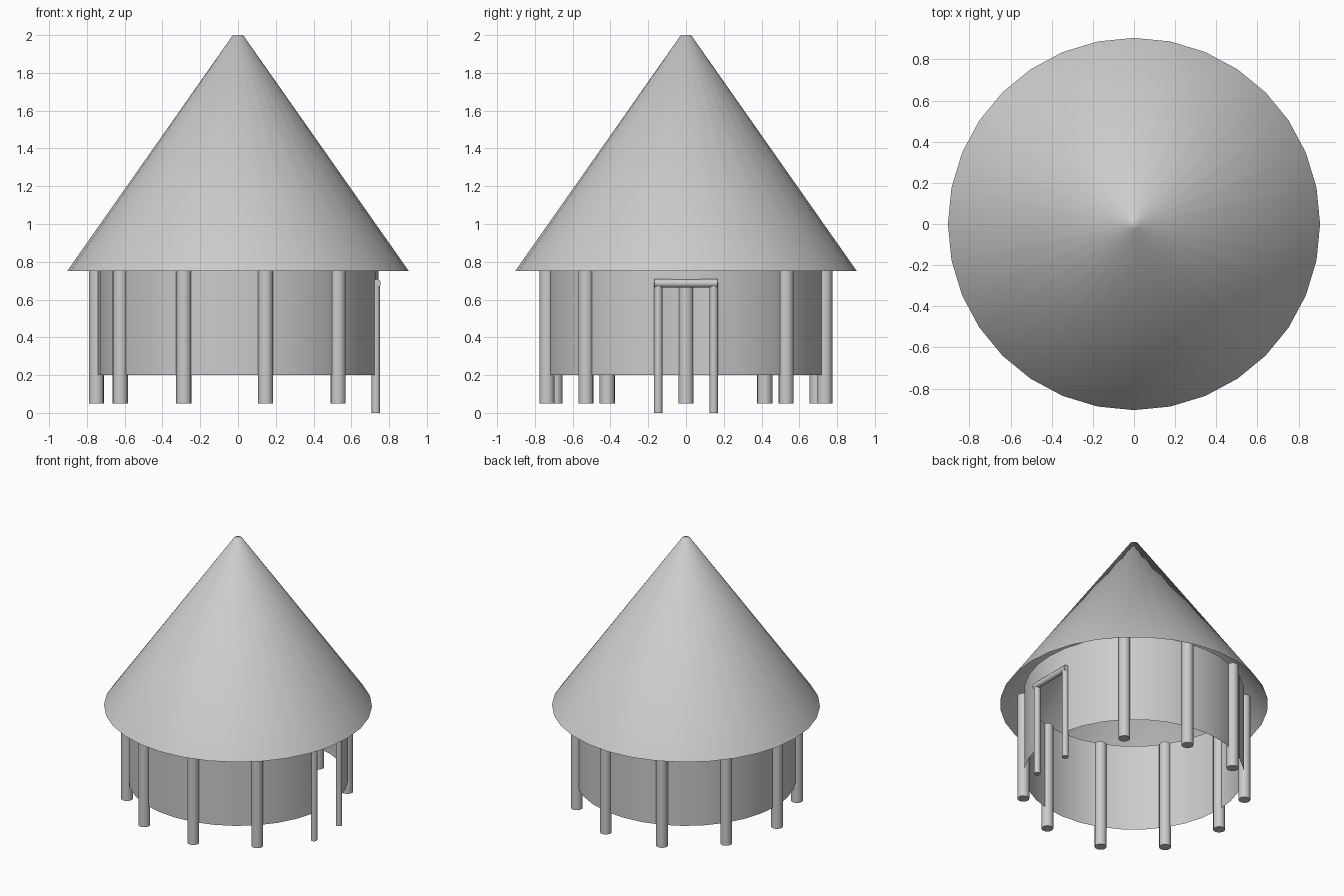
import bpy, bmesh
from math import pi, sin, cos, radians

if "Cube" in bpy.data.objects:
    bpy.data.objects.remove(bpy.data.objects["Cube"])

SIDES = 32
WALL_R = 0.744


def make_object(name, bm, angle=None):
    bmesh.ops.remove_doubles(bm, verts=bm.verts, dist=1e-5)
    mesh = bpy.data.meshes.new(name)
    bm.to_mesh(mesh)
    bm.free()
    ob = bpy.data.objects.new(name, mesh)
    bpy.context.collection.objects.link(ob)
    bpy.ops.object.select_all(action='DESELECT')
    ob.select_set(True)
    bpy.context.view_layer.objects.active = ob
    if angle is None:
        bpy.ops.object.shade_smooth()
    else:
        bpy.ops.object.shade_smooth_by_angle(angle=radians(angle))
    return ob


def ring(bm, radius, z):
    return [bm.verts.new((radius * cos(2 * pi * i / SIDES),
                          radius * sin(2 * pi * i / SIDES), z)) for i in range(SIDES)]


def bridge(bm, low, high, skip=()):
    for i in range(SIDES):
        if i not in skip:
            j = (i + 1) % SIDES
            bm.faces.new((low[i], low[j], high[j], high[i]))


def pole(name, x, y, z0, z1, radius):
    bpy.ops.mesh.primitive_cylinder_add(vertices=16, radius=radius, depth=z1 - z0,
                                        location=(x, y, (z0 + z1) / 2))
    ob = bpy.context.object
    ob.name = name
    bpy.ops.object.shade_smooth_by_angle(angle=radians(40))
    return ob


# Conical roof, open underneath, with a tiny flat tip
bm = bmesh.new()
eave, tip = ring(bm, 0.905, 0.75), ring(bm, 0.027, 2.0)
bridge(bm, eave, tip)
bm.faces.new(tip)
make_object("roof", bm)

# Thin round wall with a doorway on the +x side
bm = bmesh.new()
base, head, top = (ring(bm, WALL_R, z) for z in (0.2, 0.69, 0.85))
bridge(bm, base, head, skip=(0, SIDES - 1))
bridge(bm, head, top)
bmesh.ops.delete(bm, geom=[v for v in bm.verts if not v.link_faces], context='VERTS')
make_object("wall", bm, 40)

# Support posts, three wall segments apart, leaving the doorway free
for k in range(-4, 5):
    a = pi + k * radians(33.75)
    pole(f"post_{k + 5}", 0.75 * cos(a), 0.75 * sin(a), 0.05, 0.85, 0.04)

# Door frame
for side, y in (("left", -0.147), ("right", 0.147)):
    pole(f"door_post_{side}", 0.73, y, 0.0, 0.69, 0.022)
lintel = pole("door_lintel", 0, 0, -0.167, 0.167, 0.022)
lintel.rotation_euler = (pi / 2, 0, 0)
lintel.location = (0.734, 0, 0.686)
